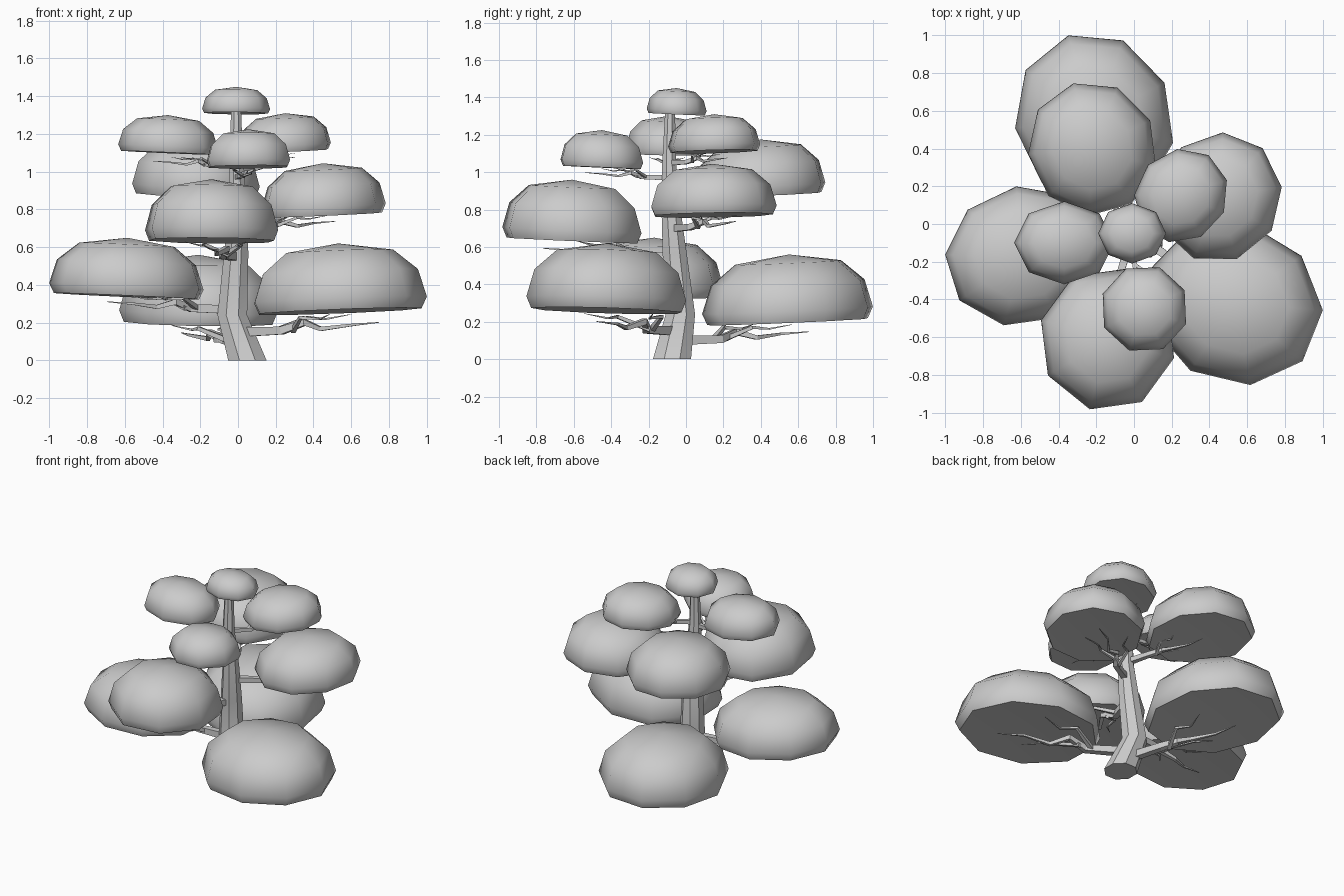
import bpy, bmesh, math
from mathutils import Vector, Matrix

cube = bpy.data.objects.get("Cube")
if cube:
    bpy.data.objects.remove(cube, do_unlink=True)

GREY = (0.6, 0.6, 0.6, 1)
grey = bpy.data.materials.new("plain grey")
grey.use_nodes = True
grey.diffuse_color = GREY
grey.node_tree.nodes["Principled BSDF"].inputs["Base Color"].default_value = GREY


def finish(bm, name, angle):
    bmesh.ops.recalc_face_normals(bm, faces=bm.faces)
    mesh = bpy.data.meshes.new(name)
    bm.to_mesh(mesh)
    bm.free()
    mesh.materials.append(grey)
    obj = bpy.data.objects.new(name, mesh)
    bpy.context.collection.objects.link(obj)
    bpy.ops.object.select_all(action='DESELECT')
    obj.select_set(True)
    bpy.context.view_layer.objects.active = obj
    bpy.ops.object.shade_smooth_by_angle(angle=math.radians(angle))
    return obj


def bridge(bm, low, high):
    n = len(low)
    for i in range(n):
        j = (i + 1) % n
        bm.faces.new((low[i], low[j], high[j], high[i]))


def add_tube(bm, points, radii, sides, level=False):
    """Tapered tube along points; level keeps the rings horizontal."""
    rings = []
    for k, (p, r) in enumerate(zip(points, radii)):
        ahead = points[min(k + 1, len(points) - 1)] - points[max(k - 1, 0)]
        turn = Matrix.Identity(3) if level else ahead.to_track_quat('Z', 'Y').to_matrix()
        ring = []
        for i in range(sides):
            a = math.tau * (i + 0.5) / sides
            ring.append(bm.verts.new(p + turn @ Vector((math.cos(a) * r, math.sin(a) * r, 0))))
        if rings:
            bridge(bm, rings[-1], ring)
        rings.append(ring)
    bm.faces.new(rings[0][::-1])
    bm.faces.new(rings[-1])


# Trunk: bent, tapering column (centre and radius at each height)
TRUNK = [(0.05, -0.075, 0, 0.11), (-0.03, -0.03, 0.24, 0.085),
         (-0.01, -0.06, 0.56, 0.07), (0.0, -0.08, 0.8, 0.055),
         (-0.01, -0.09, 1.05, 0.04), (-0.01, -0.085, 1.34, 0.028)]
bm = bmesh.new()
add_tube(bm, [Vector(t[:3]) for t in TRUNK], [t[3] for t in TRUNK], 8, level=True)
finish(bm, "trunk", 40)


def trunk_point(z):
    for a, b in zip(TRUNK, TRUNK[1:]):
        if a[2] <= z <= b[2]:
            return Vector(a[:3]).lerp(Vector(b[:3]), (z - a[2]) / (b[2] - a[2]))


# Foliage pads: flat-bottomed domes with a narrow lip
PROFILE = [(0.94, 0), (1, 0.17), (0.9, 0.58), (0.62, 0.88)]


def foliage(name, centre, base, top, size, turn, sides, phase):
    """size is half length and half width, turn the direction of the length."""
    bm = bmesh.new()
    height = top - base
    spin = Matrix.Rotation(math.radians(turn), 3, 'Z')
    outward = Vector((centre[0], centre[1], 0)).normalized()

    def place(x, y, h):
        p = spin @ Vector((x * size[0], y * size[1], 0))
        lift = 0.045 * p.dot(outward)
        return bm.verts.new((centre[0] + p.x, centre[1] + p.y, base + h * height + lift))

    rings = []
    for r, h in PROFILE:
        angles = [math.radians(phase - turn) + math.tau * i / sides for i in range(sides)]
        rings.append([place(r * math.cos(a), r * math.sin(a), h) for a in angles])
    for low, high in zip(rings, rings[1:]):
        bridge(bm, low, high)
    crown, under = place(0, 0, 1), place(0, 0, 0.06)
    for i in range(sides):
        j = (i + 1) % sides
        bm.faces.new((rings[-1][i], rings[-1][j], crown))
        bm.faces.new((rings[0][j], rings[0][i], under))
    finish(bm, name, 50)


foliage("lower_left_foliage", (0.53, -0.42), 0.26, 0.62, (0.48, 0.425), -25, 9, -2)
foliage("lower_right_foliage", (-0.585, -0.17), 0.34, 0.65, (0.42, 0.37), 15, 9, 177)
foliage("lower_back_foliage", (-0.21, 0.55), 0.2, 0.56, (0.47, 0.42), 108, 9, 107)
foliage("middle_front_foliage", (-0.14, -0.61), 0.635, 0.96, (0.385, 0.365), 90, 8, 255)
foliage("middle_left_foliage", (0.45, 0.14), 0.77, 1.045, (0.35, 0.33), 60, 9, 48)
foliage("middle_back_foliage", (-0.22, 0.4), 0.88, 1.175, (0.36, 0.34), 115, 9, 106)
foliage("upper_right_foliage", (-0.37, -0.1), 1.1, 1.3, (0.265, 0.22), 0, 8, 180)
foliage("upper_front_foliage", (0.055, -0.45), 1.025, 1.225, (0.235, 0.235), 0, 8, -20)
foliage("upper_left_foliage", (0.25, 0.15), 1.11, 1.31, (0.26, 0.24), 45, 9, 17)
foliage("top_foliage", (-0.01, -0.05), 1.31, 1.45, (0.18, 0.16), 0, 8, 0)


# Branches: crooked tapering limbs, each with two side twigs
LIMB = [(0, 0, 0), (0.33, -0.03, 0.01), (0.46, 0.03, 0.06), (0.6, -0.02, 0.02),
        (0.8, 0.03, 0.045), (1, 0, 0.06)]
TWIG = [(0.28, -0.02, 0.01), (0.42, 0.13, 0.09), (0.55, 0.12, 0.08), (0.68, 0.22, 0.11)]


def branch(name, z, angle, length, thick):
    bm = bmesh.new()
    root = trunk_point(z)
    spin = Matrix.Rotation(math.radians(angle), 3, 'Z')

    def limb(path, side, shift, r):
        points = [root + spin @ Vector((a + shift, b * side, c)) * length for a, b, c in path]
        n = len(points)
        add_tube(bm, points, [r * (1 - 0.93 * k / (n - 1)) for k in range(n)], 4)

    limb(LIMB, 1, 0, thick)
    limb(TWIG, 1, 0, thick * 0.55)
    limb(TWIG, -1, 0.1, thick * 0.5)
    finish(bm, name, 20)


branch("lower_left_branch", 0.15, -30, 0.86, 0.036)
branch("lower_right_branch", 0.27, 192, 0.68, 0.034)
branch("lower_back_branch", 0.1, 114, 0.78, 0.036)
branch("middle_front_branch", 0.55, 258, 0.72, 0.032)
branch("middle_left_branch", 0.7, 33, 0.62, 0.028)
branch("middle_back_branch", 0.83, 113, 0.55, 0.026)
branch("upper_right_branch", 1.03, 182, 0.44, 0.02)
branch("upper_front_branch", 0.97, 280, 0.46, 0.02)
branch("upper_left_branch", 1.05, 45, 0.44, 0.02)
